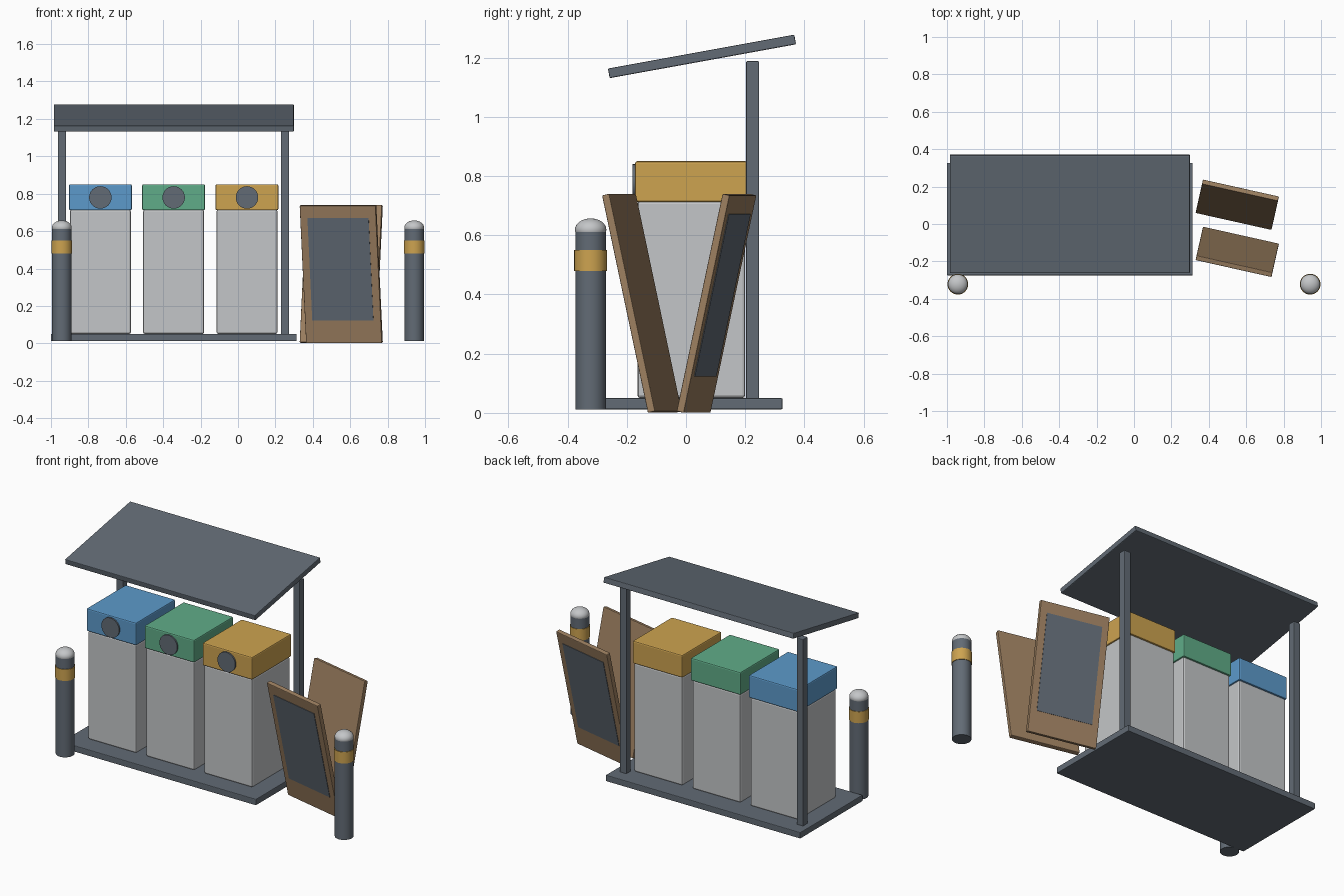
import bpy, bmesh, math
from mathutils import Matrix, Vector

if "Cube" in bpy.data.objects:
    bpy.data.objects.remove(bpy.data.objects["Cube"])


def material(name, hex_code):
    def lin(c):
        return c / 12.92 if c <= 0.04045 else ((c + 0.055) / 1.055) ** 2.4
    m = bpy.data.materials.new(name)
    rgb = [lin(int(hex_code[i:i + 2], 16) / 255) for i in (0, 2, 4)]
    m.diffuse_color = (*rgb, 1)
    m.use_nodes = True
    m.node_tree.nodes["Principled BSDF"].inputs["Base Color"].default_value = m.diffuse_color
    return m


SLATE = material("slate grey", "626B75")
LIGHT = material("light grey", "C4C6C8")
BLUE = material("blue", "5C9ACB")
GREEN = material("green", "60AC88")
YELLOW = material("yellow", "CDA350")
WOOD = material("brown wood", "9C7F60")


def finish(name, bm, mat, matrix, bevel=0.0):
    mesh = bpy.data.meshes.new(name)
    bm.to_mesh(mesh)
    bm.free()
    mesh.materials.append(mat)
    obj = bpy.data.objects.new(name, mesh)
    bpy.context.collection.objects.link(obj)
    obj.matrix_world = matrix
    if bevel:
        mod = obj.modifiers.new("soft_edges", "BEVEL")
        mod.width = bevel
        mod.segments = 2
        mod.limit_method = 'ANGLE'
    return obj


def box(name, mat, size, matrix, bevel=0.004):
    bm = bmesh.new()
    bmesh.ops.create_cube(bm, size=1)
    bmesh.ops.scale(bm, vec=size, verts=bm.verts)
    return finish(name, bm, mat, matrix, bevel)


def span_box(name, mat, lo, hi, bevel=0.004):
    lo, hi = Vector(lo), Vector(hi)
    return box(name, mat, hi - lo, Matrix.Translation((lo + hi) / 2), bevel)


def smooth(obj):
    bpy.ops.object.select_all(action='DESELECT')
    bpy.context.view_layer.objects.active = obj
    obj.select_set(True)
    bpy.ops.object.shade_smooth_by_angle(angle=math.radians(40))


def cylinder(name, mat, radius, depth, matrix):
    bm = bmesh.new()
    bmesh.ops.create_cone(bm, cap_ends=True, segments=32, radius1=radius,
                          radius2=radius, depth=depth)
    smooth(finish(name, bm, mat, matrix))


# Shelter: floor slab, two rear posts and a sloping roof
SHELTER_X = -0.343
span_box("floor_slab", SLATE, (-1.0, -0.275, 0.012), (0.314, 0.326, 0.05))
for side, x in (("left", SHELTER_X - 0.598), ("right", SHELTER_X + 0.595)):
    span_box(f"{side}_post", SLATE, (x - 0.022, 0.203, 0.045), (x + 0.022, 0.247, 1.188))
box("roof", SLATE, (1.283, 0.64, 0.033),
    Matrix.Translation((SHELTER_X, 0.054, 1.204)) @ Matrix.Rotation(math.radians(10.3), 4, 'X'))

# Three bins with coloured lids and round openings
for i, (label, mat) in enumerate((("blue", BLUE), ("green", GREEN), ("yellow", YELLOW))):
    x = -0.736 + i * 0.392
    span_box(f"{label}_bin_body", LIGHT, (x - 0.163, -0.164, 0.05), (x + 0.163, 0.2, 0.715), 0.01)
    span_box(f"{label}_bin_lid", mat, (x - 0.168, -0.172, 0.712), (x + 0.168, 0.207, 0.85), 0.007)
    cylinder(f"{label}_bin_opening", SLATE, 0.06, 0.03,
             Matrix.Translation((x, -0.166, 0.78)) @ Matrix.Rotation(math.pi / 2, 4, 'X'))

# Two bollards with a yellow band and a flattened dome cap
for side, x in (("left", -0.942), ("right", 0.942)):
    y = -0.322
    cylinder(f"{side}_bollard", SLATE, 0.052, 0.608, Matrix.Translation((x, y, 0.316)))
    cylinder(f"{side}_bollard_band", YELLOW, 0.0555, 0.07, Matrix.Translation((x, y, 0.515)))
    bm = bmesh.new()
    bmesh.ops.create_uvsphere(bm, u_segments=32, v_segments=16, radius=1)
    bmesh.ops.scale(bm, vec=(0.053, 0.053, 0.038), verts=bm.verts)
    smooth(finish(f"{side}_bollard_cap", bm, LIGHT, Matrix.Translation((x, y, 0.619))))

# Sign: two boards leaning apart, each with a dark plate on its outer face
for side, s in (("front", -1), ("back", 1)):
    place = (Matrix.Translation((0.552, -0.023 + s * 0.126, 0.37))
             @ Matrix.Rotation(math.radians(-12.6), 4, 'Z')
             @ Matrix.Rotation(math.radians(-12.2 * s), 4, 'X'))
    box(f"{side}_sign_board", WOOD, (0.416, 0.026, 0.752), place)
    box(f"{side}_sign_plate", SLATE, (0.335, 0.006, 0.56),
        place @ Matrix.Translation((0, s * 0.0125, 0.031)), 0)
